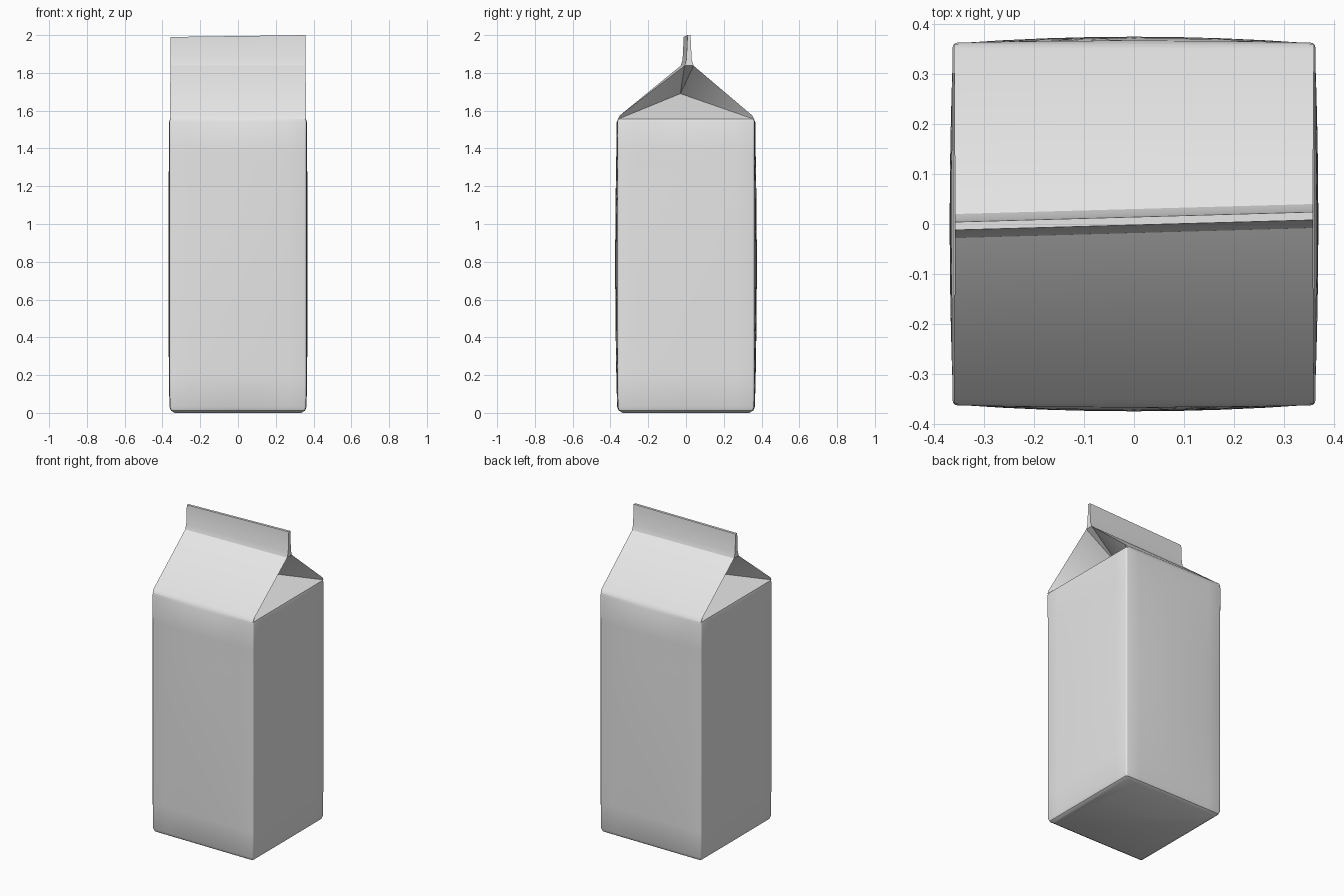
import bpy, bmesh, math

cube = bpy.data.objects.get("Cube")
if cube:
    bpy.data.objects.remove(cube, do_unlink=True)

carton_grey = bpy.data.materials.new("carton_grey")
carton_grey.use_nodes = True
COLOUR = (0.8, 0.8, 0.8, 1.0)
carton_grey.diffuse_color = COLOUR
carton_grey.node_tree.nodes["Principled BSDF"].inputs["Base Color"].default_value = COLOUR


def finish(bm, name):
    bmesh.ops.recalc_face_normals(bm, faces=bm.faces)
    mesh = bpy.data.meshes.new(name)
    bm.to_mesh(mesh)
    bm.free()
    obj = bpy.data.objects.new(name, mesh)
    bpy.context.collection.objects.link(obj)
    mesh.materials.append(carton_grey)
    bpy.ops.object.select_all(action='DESELECT')
    obj.select_set(True)
    bpy.context.view_layer.objects.active = obj
    bpy.ops.object.shade_smooth_by_angle(angle=math.radians(32))
    return obj


# Body: stacked rounded-square rings whose walls bulge slightly mid-height
EAVE = 1.555
SIDE_STEPS, ARC_STEPS, RADIUS = 8, 3, 0.010


def ring(bm, z, half, bulge):
    verts = []
    inner = half - RADIUS
    for side in range(4):
        turn = side * math.pi / 2
        c, s = math.cos(turn), math.sin(turn)
        depth = bulge * (0.013 if side % 2 == 0 else 0.007)
        # wall along local x, facing local -y, followed by its corner arc
        pts = []
        for i in range(SIDE_STEPS + 1):
            u = -1 + 2 * i / SIDE_STEPS
            pts.append((u * inner, -half - depth * (1 - u * u)))
        for i in range(1, ARC_STEPS):
            a = -math.pi / 2 + i * math.pi / 2 / ARC_STEPS
            pts.append((inner + RADIUS * math.cos(a), -inner + RADIUS * math.sin(a)))
        verts += [bm.verts.new((x * c - y * s, x * s + y * c, z)) for x, y in pts]
    return verts


bm = bmesh.new()
levels = [(0.0, 0.335, 0), (0.012, 0.354, 0.1), (0.032, 0.361, 0.3)]
for i in range(1, 9):
    t = i / 9
    levels.append((0.032 + t * (EAVE - 0.047), 0.362, 0.3 + 0.7 * math.sin(math.pi * t)))
levels += [(EAVE - 0.015, 0.363, 0.3), (EAVE, 0.360, 0)]
rings = [ring(bm, *level) for level in levels]
count = len(rings[0])
for low, high in zip(rings, rings[1:]):
    for i in range(count):
        j = (i + 1) % count
        bm.faces.new((low[i], low[j], high[j], high[i]))
bm.faces.new(rings[0])
finish(bm, "carton_body")

# Gable top: two sloping panels, sealed fin and folded-in gussets at both ends
# profile of (half depth, height): eave, eave bend, ridge, fin root, fin top
profile = [(0.360, EAVE), (0.350, 1.575), (0.024, 1.838), (0.014, 1.87), (0.008, 2.0)]
bm = bmesh.new()
ends = {}
for sx in (-1, 1):
    for sy in (-1, 1):
        column = []
        for k, (y, z) in enumerate(profile):
            # the fin runs slightly askew and is a touch lower at one end
            skew = 0.006 + 0.010 * sx if k >= 2 else 0.0
            drop = 0.010 if k == 4 and sx < 0 else 0.0
            x = sx * (0.360 if k < 2 else 0.358)
            column.append(bm.verts.new((x, sy * y + skew, z - drop)))
        ends[sx, sy] = column

for sy in (-1, 1):
    a, b = ends[-1, sy], ends[1, sy]
    for k in range(4):
        bm.faces.new((a[k], b[k], b[k + 1], a[k + 1]))
bm.faces.new((ends[-1, -1][4], ends[1, -1][4], ends[1, 1][4], ends[-1, 1][4]))

for sx in (-1, 1):
    front, back = ends[sx, -1], ends[sx, 1]
    for k in (2, 3):
        bm.faces.new((front[k], back[k], back[k + 1], front[k + 1]))
    apex = bm.verts.new((sx * 0.08, -0.03 * sx, 1.69))
    bm.faces.new((front[0], back[0], apex))
    bm.faces.new((front[2], back[2], apex))
    for column in (front, back):
        for k in (0, 1):
            bm.faces.new((column[k], column[k + 1], apex))
finish(bm, "gable_top")
